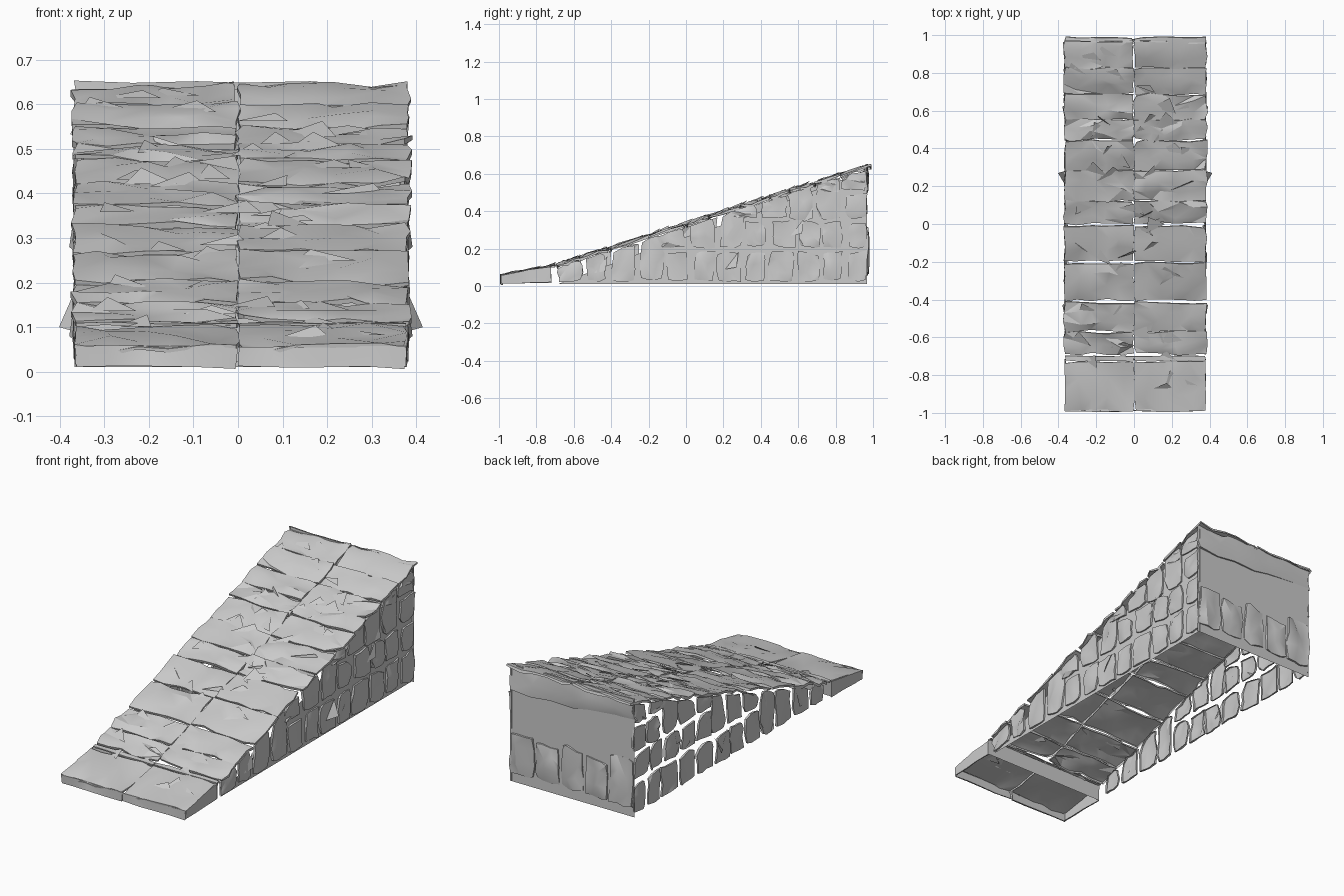
import bpy, bmesh, math, random
from mathutils import Vector

if "Cube" in bpy.data.objects:
    bpy.data.objects.remove(bpy.data.objects["Cube"])

random.seed(11)
R = random.uniform
XL, XR, YB = -0.367, 0.38, 0.967


def slope(y):
    return 0.105 + 0.318 * (y + 0.72)


def finish(bm, name, angle=28):
    bmesh.ops.recalc_face_normals(bm, faces=bm.faces)
    me = bpy.data.meshes.new(name)
    bm.to_mesh(me)
    bm.free()
    ob = bpy.data.objects.new(name, me)
    bpy.context.collection.objects.link(ob)
    bpy.ops.object.select_all(action='DESELECT')
    ob.select_set(True)
    bpy.context.view_layer.objects.active = ob
    bpy.ops.object.shade_smooth_by_angle(angle=math.radians(angle))
    return ob


def stone(bm, corners, n, nu=3, nv=3, depth=0.02, rough=0.007, edge=0.006, cut=0.006):
    """Open-backed rough stone face spanning four corners, rim folded back along -n."""
    a, b, c, d = (Vector(p) for p in corners)
    n = Vector(n).normalized()
    mid = (a + b + c + d) / 4
    g = []
    for j in range(nv + 1):
        row = []
        for i in range(nu + 1):
            u, v = i / nu, j / nv
            bu, bv = i in (0, nu), j in (0, nv)
            if not bu:
                u += R(-0.3, 0.3) / nu
            if not bv:
                v += R(-0.3, 0.3) / nv
            p = (a * (1 - u) + b * u) * (1 - v) + (d * (1 - u) + c * u) * v
            s = Vector((R(-1, 1), R(-1, 1), R(-1, 1)))
            p += (s - n * s.dot(n)) * edge
            p += n * R(-rough, rough)
            if bu and bv:
                p += (mid - p).normalized() * R(0, 1.5) * cut
            if bu or bv:
                p -= n * rough * 0.5
            row.append(bm.verts.new(p))
        g.append(row)
    for j in range(nv):
        for i in range(nu):
            q = (g[j][i], g[j][i + 1], g[j + 1][i + 1], g[j + 1][i])
            if random.random() < 0.5:
                q = q[1:] + q[:1]
            bm.faces.new((q[0], q[1], q[2]))
            bm.faces.new((q[0], q[2], q[3]))
    ring = g[0][:] + [g[j][nu] for j in range(1, nv + 1)]
    ring += g[nv][nu - 1::-1] + [g[j][0] for j in range(nv - 1, 0, -1)]
    low = [bm.verts.new(v.co - n * depth * R(0.5, 1.2)) for v in ring]
    for k in range(len(ring)):
        m = (k + 1) % len(ring)
        bm.faces.new((ring[k], low[k], low[m], ring[m]))


def panel(name, pts):
    bm = bmesh.new()
    bm.faces.new([bm.verts.new(p) for p in pts])
    return finish(bm, name)


# sloping deck: two columns of slabs in uneven courses
rows = [(-0.69, -0.575), (-0.57, -0.42), (-0.405, -0.21), (-0.20, -0.015),
        (0.0, 0.12), (0.12, 0.28), (0.285, 0.44), (0.445, 0.55),
        (0.55, 0.685), (0.685, 0.825), (0.825, 0.985)]
UP = (0, -0.3, 0.95)
bm = bmesh.new()
for y0, y1 in rows:
    for x0, x1 in ((XL - 0.003, 0.0), (0.0, XR + 0.005)):
        stone(bm, [(x0, y0, slope(y0) + R(-.004, .01)), (x1, y0, slope(y0) + R(-.004, .01)),
                   (x1, y1, slope(y1) + R(-.004, .01)), (x0, y1, slope(y1) + R(-.004, .01))],
              UP, nu=5, nv=3, depth=0.014, rough=0.009, edge=0.007)
finish(bm, "deck_slabs", 25)

# front step: two slabs with side cheeks, front lip and back riser
bm = bmesh.new()
for x0, x1 in ((XL, 0.0), (0.0, XR)):
    stone(bm, [(x0, -0.993, 0.06), (x1, -0.993, 0.06), (x1, -0.73, 0.107), (x0, -0.73, 0.107)],
          (0, -0.18, 0.98), nu=5, nv=3, depth=0.01, rough=0.009, edge=0.004)
    stone(bm, [(x0, -0.993, 0.012), (x1, -0.993, 0.008), (x1, -0.993, 0.058), (x0, -0.993, 0.058)],
          (0, -1, 0), nu=4, nv=1, depth=0.008, rough=0.004, edge=0.003, cut=0.003)
    stone(bm, [(x0, -0.725, 0.112), (x1, -0.725, 0.11), (x1, -0.70, 0.114), (x0, -0.70, 0.112)],
          (0, -0.2, 1), nu=4, nv=1, depth=0.01, rough=0.003, edge=0.003, cut=0.003)
for x, s in ((XL, -1), (XR, 1)):
    stone(bm, [(x, -0.99, 0.012), (x, -0.72, 0.02), (x, -0.72, 0.105), (x, -0.99, 0.058)],
          (s, 0, 0), nu=3, nv=1, depth=0.008, rough=0.003, edge=0.003, cut=0.003)
finish(bm, "front_step")
panel("front_step_riser", [(XL, -0.72, 0.022), (XR, -0.72, 0.022),
                           (XR, -0.715, 0.105), (XL, -0.715, 0.105)])

# side walls: courses of squarish stones cut off by the slope
bases = [0.025, 0.205, 0.36, 0.505]
for name, x, s in (("left_wall", XL, -1), ("right_wall", XR, 1)):
    bm = bmesh.new()
    for r, base in enumerate(bases):
        y1 = YB
        while y1 > -0.62:
            y0 = max(y1 - R(0.10, 0.135), -0.71)
            tops = []
            lim_mid = slope((y0 + y1) / 2) - 0.022
            nxt = bases[r + 1] - 0.022 if r < 3 else 9
            to_slope = lim_mid < nxt + 0.075
            for y in (y0, y1):
                tops.append(slope(y) - 0.018 if to_slope else nxt + R(-.012, .012))
            if min(tops) - base > 0.03:
                o = R(-0.012, 0.012)
                stone(bm, [(x, y0, base + R(-.004, .008)), (x, y1, base + R(-.004, .008)),
                           (x, min(y1 + o, YB), tops[1]), (x, y0 + o, tops[0])],
                      (s, 0, 0), depth=0.012, rough=0.006, edge=0.005, cut=0.01)
            y1 = y0 - R(0.015, 0.028)
    finish(bm, name + "_stones", 30)

# mortar behind the right wall and the back wall
XM = XR - 0.012
panel("right_mortar", [(XM, -0.68, 0.012), (XM, YB, 0.012), (XM, YB, 0.62),
                       (XM, 0.3, 0.36), (XM, -0.1, 0.23)])
panel("back_mortar", [(XL, YB - 0.004, 0.01), (XR, YB - 0.004, 0.01),
                      (XR, YB - 0.004, 0.635), (XL, YB - 0.004, 0.635)])

# back wall: tall lower stones and a long capping course
bm = bmesh.new()
xs = [XL, -0.215, -0.07, 0.075, 0.225, XR]
for x0, x1 in zip(xs, xs[1:]):
    h = 0.29 + R(-0.05, 0.03)
    stone(bm, [(x0 + .006, YB + .008, 0.06), (x1 - .006, YB + .008, 0.06),
               (x1 - .01, YB + .008, h), (x0 + .01, YB + .008, h + R(-.03, .03))],
          (0, 1, 0), depth=0.015, rough=0.008, cut=0.012)
stone(bm, [(XL, YB + .006, 0.53), (XR, YB + .006, 0.5), (XR, YB + .006, 0.64), (XL, YB + .006, 0.645)],
      (0, 1, 0), nu=6, nv=2, depth=0.012, rough=0.009, edge=0.012)
finish(bm, "back_wall_stones", 30)

# loose chips lying on the deck and standing proud of the walls
bm = bmesh.new()
for k in range(46):
    y, x = R(-0.93, 0.9), R(-0.3, 0.3)
    z = slope(y) + 0.002 if y > -0.7 else 0.08 + 0.17 * (y + 0.86)
    p = Vector((x, y, z))
    a = Vector((R(.03, .07), R(-.03, .03), 0.0))
    t = R(.02, .07)
    tip = Vector((R(-.05, .05), t, t * 0.32 + R(.0, .018)))
    bm.faces.new([bm.verts.new(q) for q in (p - a, p + a, p + tip)])
for x, s in ((XL, -1), (XR, 1)):
    for y, z, out in ((0.25, 0.12, 0.035), (-0.45, 0.1, 0.012), (0.6, 0.3, 0.012)):
        pts = ((x, y - .04, z - .03), (x, y + .03, z + .06), (x + s * out, y + .02, z - .02))
        bm.faces.new([bm.verts.new(q) for q in pts])
finish(bm, "stone_chips")
